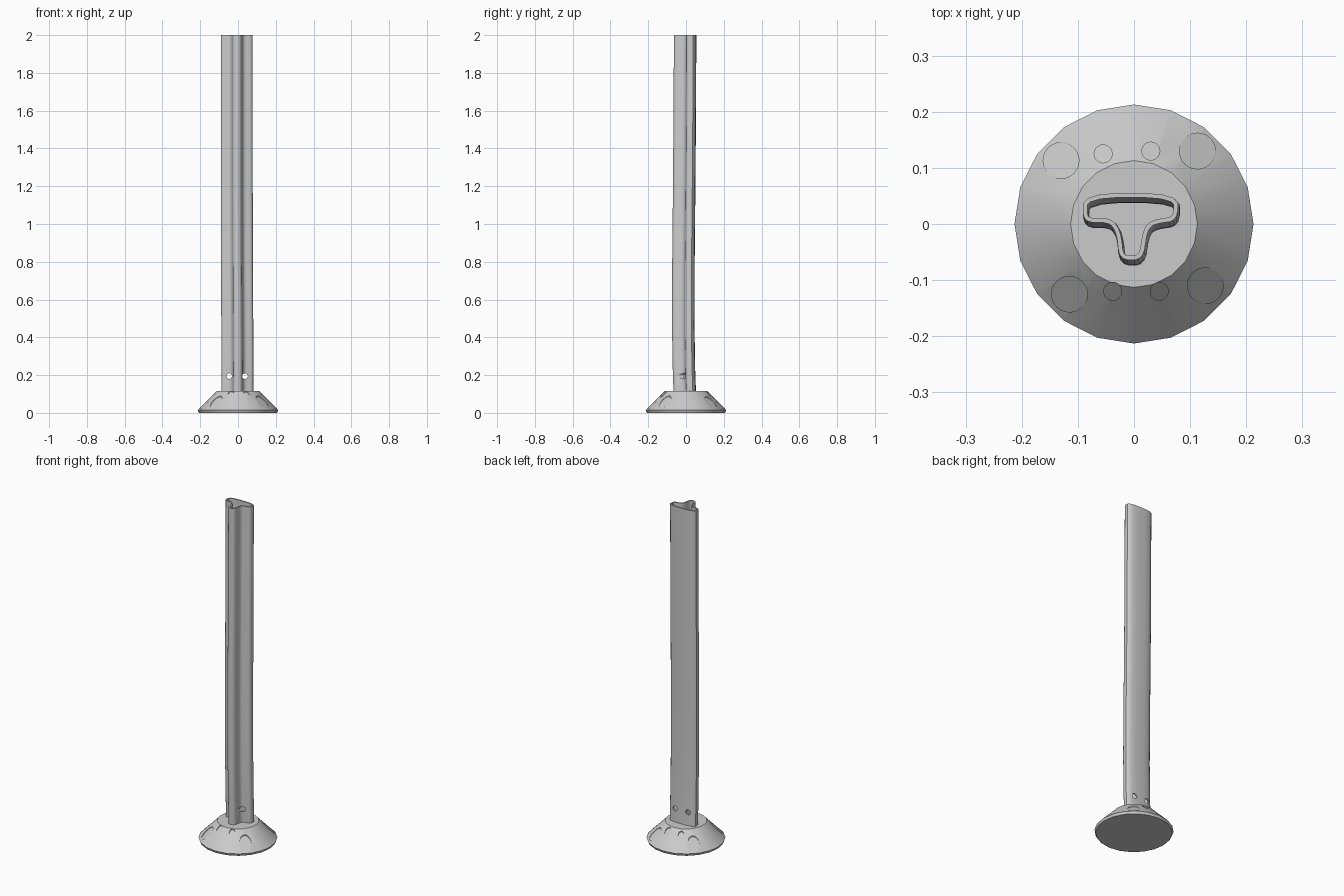
import bpy, bmesh, math
from mathutils import Vector

if "Cube" in bpy.data.objects:
    bpy.data.objects.remove(bpy.data.objects["Cube"])

R_LOW, R_TOP, Z_RIM, Z_TOP = 0.213, 0.113, 0.014, 0.116


def make_object(name, bm):
    bmesh.ops.recalc_face_normals(bm, faces=bm.faces[:])
    mesh = bpy.data.meshes.new(name)
    bm.to_mesh(mesh)
    bm.free()
    obj = bpy.data.objects.new(name, mesh)
    bpy.context.collection.objects.link(obj)
    return obj


def loft(bm, rings, closed=False):
    rows = [[bm.verts.new(p) for p in ring] for ring in rings]
    n = len(rows[0])
    pairs = list(zip(rows, rows[1:])) + ([(rows[-1], rows[0])] if closed else [])
    for a, b in pairs:
        for i in range(n):
            j = (i + 1) % n
            bm.faces.new((a[i], a[j], b[j], b[i]))
    if not closed:
        bm.faces.new(rows[0])
        bm.faces.new(rows[-1])


def circle(x, y, r, n):
    return [(x + r * math.cos(2 * math.pi * i / n),
             y + r * math.sin(2 * math.pi * i / n)) for i in range(n)]


def activate(obj):
    bpy.ops.object.select_all(action='DESELECT')
    obj.select_set(True)
    bpy.context.view_layer.objects.active = obj


def cut(obj, cutter):
    mod = obj.modifiers.new("cut", 'BOOLEAN')
    mod.operation, mod.solver, mod.object = 'DIFFERENCE', 'EXACT', cutter
    activate(obj)
    bpy.ops.object.modifier_apply(modifier=mod.name)
    bpy.data.objects.remove(cutter, do_unlink=True)


def slope_z(x, y):
    t = (R_LOW - math.hypot(x, y)) / (R_LOW - R_TOP)
    return Z_RIM + t * (Z_TOP - Z_RIM)


# conical foot with a thin vertical rim
bm = bmesh.new()
loft(bm, [[(x, y, z) for x, y in circle(0, 0, r, 20)]
          for r, z in ((R_LOW - 0.006, 0), (R_LOW, Z_RIM), (R_TOP, Z_TOP))])
base = make_object("conical_base", bm)

# shallow round recesses in the slope: four large, four small
spots = [(-0.13, 0.113, 0.032), (0.113, 0.13, 0.032),
         (-0.115, -0.125, 0.032), (0.127, -0.11, 0.032),
         (-0.055, 0.125, 0.016), (0.030, 0.130, 0.016),
         (-0.038, -0.120, 0.016), (0.045, -0.120, 0.016)]
bm = bmesh.new()
for x, y, r in spots:
    ring = circle(x, y, r, 24)
    gx, gy = Vector((x, y)).normalized()
    zc = slope_z(x, y) - 0.007
    floor = [(px, py, zc - 1.02 * ((px - x) * gx + (py - y) * gy)) for px, py in ring]
    loft(bm, [floor, [(px, py, 0.2) for px, py in ring]])
cut(base, make_object("recess_cutter", bm))

# rounded T cross-section of the post (counter-clockwise)
section = [Vector(p) for p in (
    (0.078, 0.055), (-0.090, 0.055), (-0.092, 0.003), (-0.044, 0.003),
    (-0.031, -0.017), (-0.026, -0.064), (0.016, -0.064), (0.024, -0.012),
    (0.036, 0.000), (0.078, 0.006))]
for _ in range(2):
    section = [q for a, b in zip(section, section[1:] + section[:1])
               for q in (a.lerp(b, 0.22), a.lerp(b, 0.78))]


def inset(points, d):
    out = []
    for i, p in enumerate(points):
        t = (points[(i + 1) % len(points)] - points[i - 1]).normalized()
        out.append(p + d * Vector((-t.y, t.x)))
    return out


# hollow post, gently bowed, lofted through a few levels
levels = [(0.11, 0.003, -0.002), (0.22, 0.004, -0.006), (0.45, 0.003, -0.010),
          (0.8, 0.001, -0.009), (1.2, 0, -0.005), (1.6, 0, -0.002), (2.0, 0, 0)]
inner = inset(section, 0.008)
rings = [[(p.x + dx, p.y + dy, z) for p in section] for z, dx, dy in levels]
rings += [[(p.x + dx, p.y + dy, z) for p in inner] for z, dx, dy in reversed(levels)]
bm = bmesh.new()
loft(bm, rings, closed=True)
post = make_object("hollow_post", bm)

# two bolt holes running front to back near the foot
bm = bmesh.new()
for x in (-0.047, 0.037):
    ring = circle(x, 0.195, 0.015, 20)
    loft(bm, [[(px, y, pz) for px, pz in ring] for y in (-0.2, 0.2)])
cut(post, make_object("hole_cutter", bm))

for obj in (base, post):
    activate(obj)
    bpy.ops.object.shade_smooth_by_angle(angle=math.radians(35))
